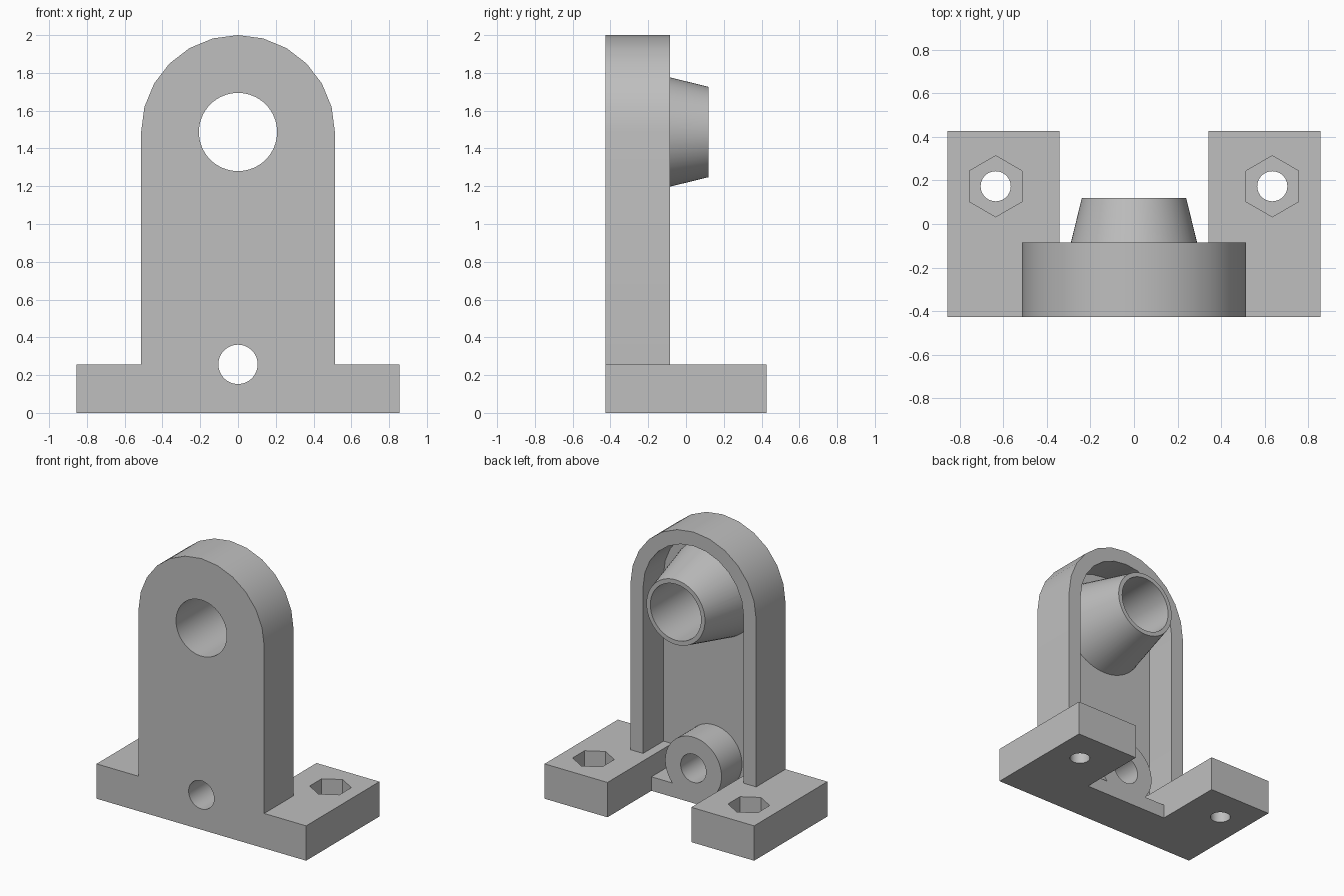
import bpy, bmesh
from math import sin, cos, pi, radians
from mathutils import Matrix

cube = bpy.data.objects.get("Cube")
if cube:
    bpy.data.objects.remove(cube, do_unlink=True)

grey = bpy.data.materials.new("cast_grey")
grey.use_nodes = True
colour = (0.52, 0.52, 0.52, 1)
grey.diffuse_color = colour
grey.node_tree.nodes["Principled BSDF"].inputs["Base Color"].default_value = colour

# Main dimensions
FRONT, BACK = -0.427, 0.427
RIM_Y = -0.0855          # back of the upright
WALL = 0.103             # panel, rim and floor thickness
BASE_TOP = 0.257
HALF_W, LUG_IN, UP_W = 0.855, 0.342, 0.513
BORE_Z = 1.487
PANEL_Y = FRONT + WALL


def make(name, bm):
    bmesh.ops.recalc_face_normals(bm, faces=bm.faces)
    mesh = bpy.data.meshes.new(name)
    bm.to_mesh(mesh)
    bm.free()
    mesh.materials.append(grey)
    ob = bpy.data.objects.new(name, mesh)
    bpy.context.collection.objects.link(ob)
    return ob


def prism(name, outline, y0, y1):
    """Extrude an (x, z) outline along y."""
    bm = bmesh.new()
    face = bm.faces.new([bm.verts.new((x, y0, z)) for x, z in outline])
    ext = bmesh.ops.extrude_face_region(bm, geom=[face])
    verts = [v for v in ext["geom"] if isinstance(v, bmesh.types.BMVert)]
    bmesh.ops.translate(bm, verts=verts, vec=(0, y1 - y0, 0))
    return make(name, bm)


def box(name, half_x, y0, y1, z0, z1):
    return prism(name, [(-half_x, z0), (half_x, z0), (half_x, z1), (-half_x, z1)], y0, y1)


def cone_y(name, z, y0, y1, r0, r1, sides=64):
    bm = bmesh.new()
    bmesh.ops.create_cone(bm, cap_ends=True, segments=sides, radius1=r0, radius2=r1, depth=y1 - y0,
                          matrix=Matrix.Translation((0, (y0 + y1) / 2, z)) @ Matrix.Rotation(-pi / 2, 4, "X"))
    return make(name, bm)


def cylinder_z(name, x, y, z0, z1, r, sides):
    bm = bmesh.new()
    bmesh.ops.create_cone(bm, cap_ends=True, segments=sides, radius1=r, radius2=r, depth=z1 - z0,
                          matrix=Matrix.Translation((x, y, (z0 + z1) / 2)))
    # A corner of the hexagon points along y
    ys = [v.co.y for v in bm.verts]
    if sides == 6 and abs(max(ys) - y - r) > r / 20:
        bmesh.ops.rotate(bm, verts=bm.verts, cent=(x, y, 0), matrix=Matrix.Rotation(pi / 6, 3, "Z"))
    return make(name, bm)


def arch(r):
    return [(r * cos(pi * i / 12), BORE_Z + r * sin(pi * i / 12)) for i in range(13)]


def combine(target, other, operation):
    mod = target.modifiers.new(operation.lower(), "BOOLEAN")
    mod.operation, mod.solver, mod.object = operation, "EXACT", other
    other.hide_render = True
    bpy.context.view_layer.objects.active = target
    bpy.ops.object.modifier_apply(modifier=mod.name)
    bpy.data.objects.remove(other, do_unlink=True)


# Body: base and arched upright in one outline
body = prism("bracket_body",
             [(-HALF_W, 0), (HALF_W, 0), (HALF_W, BASE_TOP), (UP_W, BASE_TOP)] + arch(UP_W)
             + [(-UP_W, BASE_TOP), (-HALF_W, BASE_TOP)], FRONT, BACK)

# Clear the space behind the upright and between the lugs
combine(body, box("upper_cut", 1, RIM_Y, 1, BASE_TOP, 3), "DIFFERENCE")
combine(body, box("lug_gap", LUG_IN, RIM_Y, 1, -1, 1), "DIFFERENCE")

# Hollow back
inner = UP_W - WALL
combine(body, prism("cavity", [(-LUG_IN, WALL), (LUG_IN, WALL), (LUG_IN, BASE_TOP), (inner, BASE_TOP)]
                    + arch(inner) + [(-inner, BASE_TOP), (-LUG_IN, BASE_TOP)], PANEL_Y, 0), "DIFFERENCE")

# Tapered bearing boss and small lower boss
combine(body, cone_y("bearing_boss", BORE_Z, PANEL_Y - 0.03, 0.12, 0.355, 0.239), "UNION")
combine(body, cone_y("lower_boss", BASE_TOP, PANEL_Y - 0.03, RIM_Y, 0.23, 0.23), "UNION")

# Through bores
combine(body, cone_y("bearing_bore", BORE_Z, -1, 1, 0.207, 0.207), "DIFFERENCE")
combine(body, cone_y("lower_bore", BASE_TOP, -1, 1, 0.104, 0.104), "DIFFERENCE")

# Bolt holes with hexagonal nut pockets
for side in (-1, 1):
    x, y = side * 0.634, 0.173
    combine(body, cylinder_z("bolt_hole", x, y, -1, 1, 0.069, 40), "DIFFERENCE")
    combine(body, cylinder_z("nut_pocket", x, y, BASE_TOP - 0.125, 1, 0.14, 6), "DIFFERENCE")

bpy.ops.object.select_all(action="DESELECT")
body.select_set(True)
bpy.context.view_layer.objects.active = body
bpy.ops.object.shade_smooth_by_angle(angle=radians(30))
